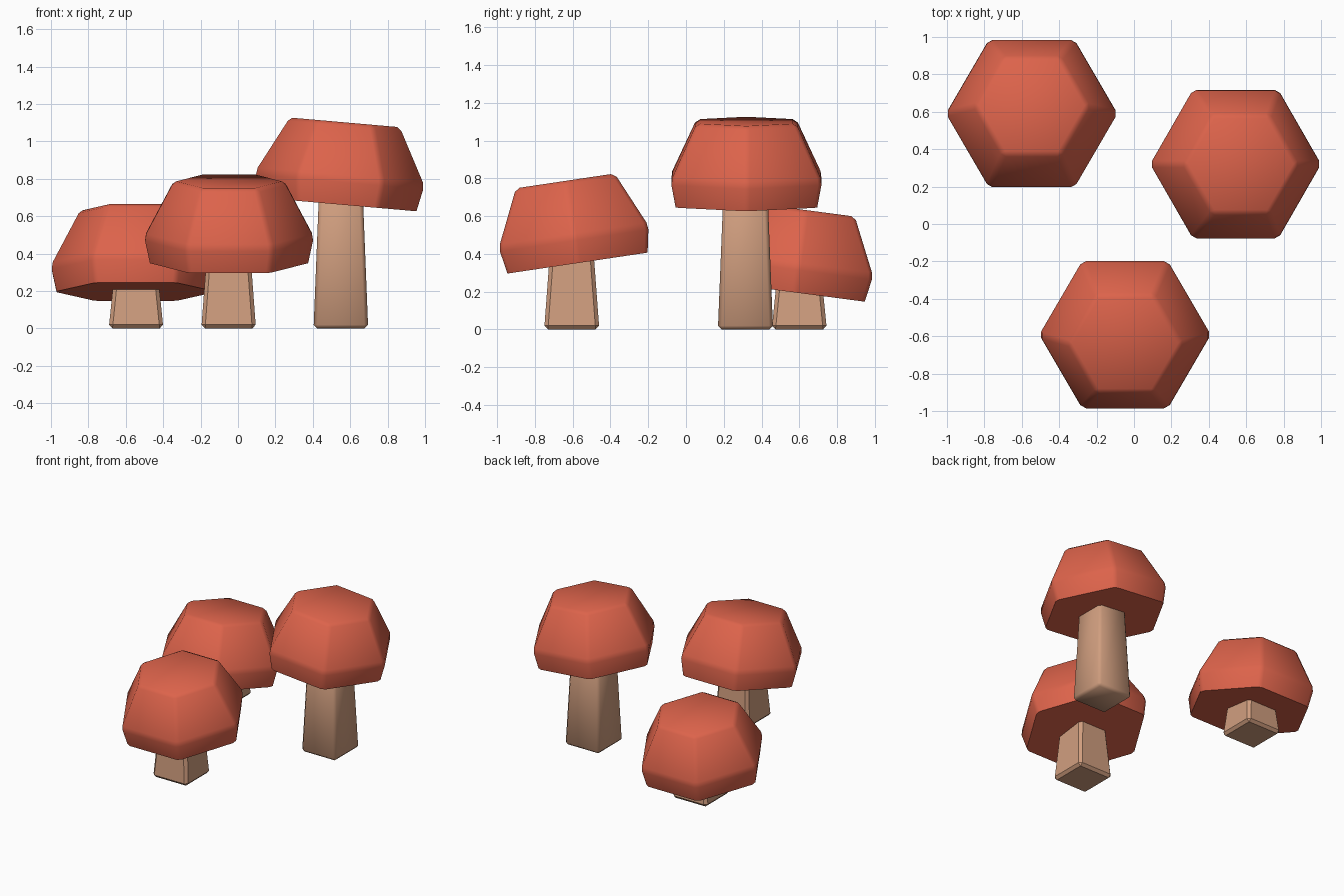
import bpy, bmesh, math
from mathutils import Matrix

cube = bpy.data.objects.get("Cube")
if cube:
    bpy.data.objects.remove(cube, do_unlink=True)


def make_material(name, rgb):
    mat = bpy.data.materials.new(name)
    mat.use_nodes = True
    mat.diffuse_color = (*rgb, 1)
    mat.node_tree.nodes["Principled BSDF"].inputs["Base Color"].default_value = (*rgb, 1)
    return mat


red = make_material("cap red", (0.72, 0.125, 0.07))
tan = make_material("stem tan", (0.63, 0.34, 0.21))


def stacked_rings(sides, rings, turn):
    """Closed solid through regular polygons given as (radius, height)."""
    bm = bmesh.new()
    loops = []
    for radius, z in rings:
        angles = [turn + math.tau * i / sides for i in range(sides)]
        loops.append([bm.verts.new((radius * math.cos(a), radius * math.sin(a), z))
                      for a in angles])
    for low, high in zip(loops, loops[1:]):
        for i in range(sides):
            j = (i + 1) % sides
            bm.faces.new((low[i], low[j], high[j], high[i]))
    bm.faces.new(loops[0][::-1])
    bm.faces.new(loops[-1])
    return bm


def finish(bm, name, mat, matrix, smooth):
    bmesh.ops.recalc_face_normals(bm, faces=bm.faces)
    mesh = bpy.data.meshes.new(name)
    bm.to_mesh(mesh)
    bm.free()
    mesh.materials.append(mat)
    obj = bpy.data.objects.new(name, mesh)
    obj.matrix_world = matrix
    bpy.context.collection.objects.link(obj)
    if smooth:
        bpy.ops.object.select_all(action='DESELECT')
        obj.select_set(True)
        bpy.context.view_layer.objects.active = obj
        bpy.ops.object.shade_smooth_by_angle(angle=math.radians(62))


def add_cap(name, centre, axis, tilt):
    # Hexagonal cap, measured from its widest ring, with a crisp underside rim
    bottom = -0.14
    bm = stacked_rings(6, [(0.433, bottom), (0.463, 0), (0.305, 0.3)], 0)
    edges = [e for e in bm.edges if any(v.co.z > bottom + 0.01 for v in e.verts)]
    bmesh.ops.bevel(bm, geom=edges, offset=0.02, segments=1, affect='EDGES',
                    clamp_overlap=True)
    matrix = Matrix.Translation(centre) @ Matrix.Rotation(math.radians(tilt), 4, axis)
    finish(bm, name, red, matrix, True)


def add_stem(name, x, y, height, top_width, smooth):
    # Square tapered post with chamfered edges, its top hidden inside the cap
    half_diagonal = math.sqrt(0.5)
    bm = stacked_rings(4, [(0.292 * half_diagonal, 0), (top_width * half_diagonal, height)],
                       math.pi / 4)
    bmesh.ops.bevel(bm, geom=bm.edges[:], offset=0.02, segments=1, affect='EDGES',
                    clamp_overlap=True)
    finish(bm, name, tan, Matrix.Translation((x, y, 0)), smooth)


# Front mushroom, leaning forward
add_cap("front_cap", (-0.048, -0.595, 0.49), 'X', 8.5)
add_stem("front_stem", -0.05, -0.605, 0.45, 0.225, False)

# Short rear mushroom, leaning back
add_cap("rear_cap", (-0.547, 0.593, 0.335), 'X', -7.5)
add_stem("rear_stem", -0.545, 0.6, 0.33, 0.225, False)

# Tall mushroom, leaning sideways
add_cap("tall_cap", (0.545, 0.32, 0.803), 'Y', 5)
add_stem("tall_stem", 0.55, 0.315, 0.8, 0.228, True)
